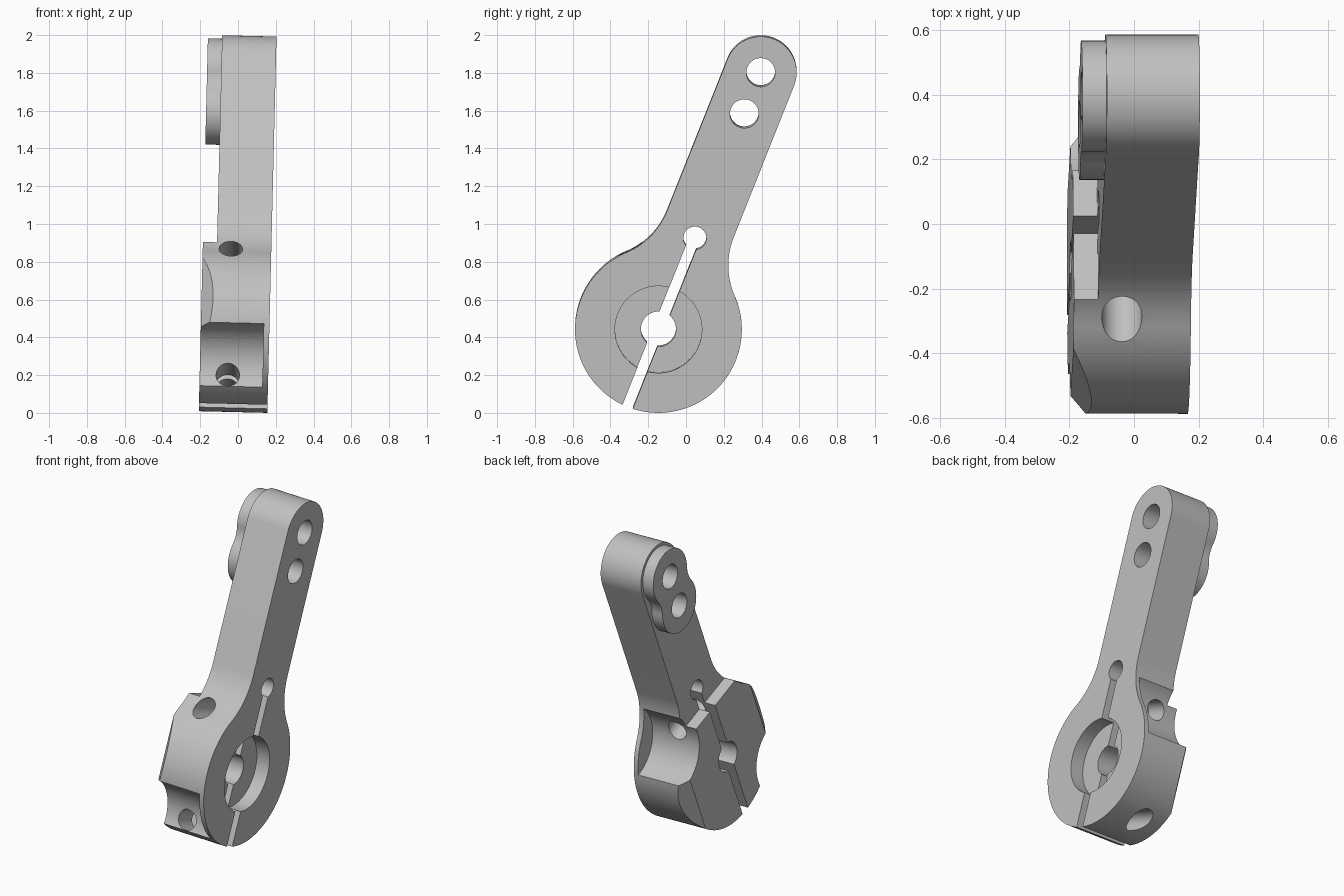
import bpy, bmesh
from math import sin, cos, pi, sqrt, atan2, radians
from mathutils import Matrix

old = bpy.data.objects.get("Cube")
if old:
    bpy.data.objects.remove(old, do_unlink=True)

# Main sizes; local frame: x = thickness (outer face at 0), y = across, z = along the arm
HUB_R, ARM_R, FILLET = 0.4415, 0.19, 0.40
LENGTH, HOLE_GAP = 1.465, 0.235
FULL, ARM = 0.363, 0.288
STEP = 0.39


def arc(cy, cz, r, a0, a1, n=32):
    """Points on an arc, leaving out the first one."""
    return [(cy + r * cos(a0 + (a1 - a0) * i / n), cz + r * sin(a0 + (a1 - a0) * i / n))
            for i in range(1, n + 1)]


def circle(cy, cz, r, n=72):
    return arc(cy, cz, r, 0, 2 * pi, n)


def box(a0, a1, b0, b1):
    return [(a0, b0), (a1, b0), (a1, b1), (a0, b1)]


def prism(name, pts, lo, hi, axis="x"):
    """Extrude a 2D outline along an axis."""
    place = {"x": lambda a, b, h: (h, a, b),
             "y": lambda a, b, h: (a, h, b),
             "z": lambda a, b, h: (a, b, h)}[axis]
    bm = bmesh.new()
    low = [bm.verts.new(place(a, b, lo)) for a, b in pts]
    high = [bm.verts.new(place(a, b, hi)) for a, b in pts]
    bm.faces.new(low)
    bm.faces.new(high)
    for i in range(len(pts)):
        j = (i + 1) % len(pts)
        bm.faces.new((low[i], low[j], high[j], high[i]))
    bmesh.ops.recalc_face_normals(bm, faces=bm.faces)
    mesh = bpy.data.meshes.new(name)
    bm.to_mesh(mesh)
    bm.free()
    obj = bpy.data.objects.new(name, mesh)
    bpy.context.collection.objects.link(obj)
    return obj


def combine(target, tool, operation="DIFFERENCE"):
    """Apply a boolean and discard the tool."""
    tool.hide_render = True
    mod = target.modifiers.new("combine", "BOOLEAN")
    mod.operation, mod.solver, mod.object = operation, "EXACT", tool
    bpy.context.view_layer.objects.active = target
    bpy.ops.object.modifier_apply(modifier=mod.name)
    bpy.data.objects.remove(tool, do_unlink=True)


# Round hub flowing into the arm
side = ARM_R + FILLET
rise = sqrt((HUB_R + FILLET) ** 2 - side ** 2)
phi = atan2(rise, side)
outline = (arc(0, 0, HUB_R, phi, -pi - phi, 96) + arc(-side, rise, FILLET, -phi, 0)
           + arc(0, LENGTH, ARM_R, pi, 0, 48) + arc(side, rise, FILLET, pi, pi + phi))
body = prism("clamp_arm", outline, -FULL, 0)

# Thinner arm beyond the hub
combine(body, prism("arm_step", box(-1, 1, STEP, 2), -1, -ARM))

# Waisted boss around the two end holes
boss_r, waist, half = 0.172, 0.15, HOLE_GAP / 2
out = sqrt((boss_r + waist) ** 2 - half ** 2)
phi = atan2(half, out)
low, mid = LENGTH - HOLE_GAP, LENGTH - half
boss = (arc(0, low, boss_r, phi, -pi - phi, 48) + arc(-out, mid, waist, -phi, phi, 16)
        + arc(0, LENGTH, boss_r, pi + phi, -phi, 48)
        + arc(out, mid, waist, pi - phi, pi + phi, 16))
combine(body, prism("boss", boss, -FULL, -0.2), "UNION")

# Corner chamfers, screw-head notches and clamp screw holes, alike on both sides
for s in (1, -1):
    wedge = [(-FULL - 0.09, s * 0.24), (-FULL + 0.12, s * 0.52), (-FULL - 0.09, s * 0.52)]
    combine(body, prism("chamfer", wedge, -0.5, 0.5, "z"))
    combine(body, prism("notch", circle(s * 0.41, s * 0.365, 0.231, 96), -1, -0.03))
    combine(body, prism("screw_hole", circle(-0.214, s * 0.338, 0.062, 48), -1, 1, "y"))

# End holes, slot relief hole, shaft bore and counterbore
for z, r in ((LENGTH, 0.076), (low, 0.076), (0.521, 0.061), (0, 0.093)):
    combine(body, prism("hole", circle(0, z, r), -1, 1))
combine(body, prism("counterbore", circle(0, 0, 0.23, 96), -0.09, 1))

# Clamping slot
combine(body, prism("slot", box(-0.029, 0.029, -1, 0.521), -1, 1))

# Lean the arm into place
body.data.transform(Matrix.Translation((0.156, -0.146, 0.4415))
                    @ Matrix.Rotation(radians(1.4), 4, "Y")
                    @ Matrix.Rotation(radians(-21.7), 4, "X"))
body.data.transform(Matrix.Translation((0.01, 0, 0)))

# Grey metal
grey = bpy.data.materials.new("grey_metal")
grey.use_nodes = True
colour = (0.53, 0.53, 0.53, 1)
grey.diffuse_color = colour
grey.node_tree.nodes["Principled BSDF"].inputs["Base Color"].default_value = colour
body.data.materials.clear()
body.data.materials.append(grey)
for face in body.data.polygons:
    face.material_index = 0

bpy.ops.object.select_all(action="DESELECT")
body.select_set(True)
bpy.context.view_layer.objects.active = body
bpy.ops.object.shade_smooth_by_angle(angle=radians(25))
